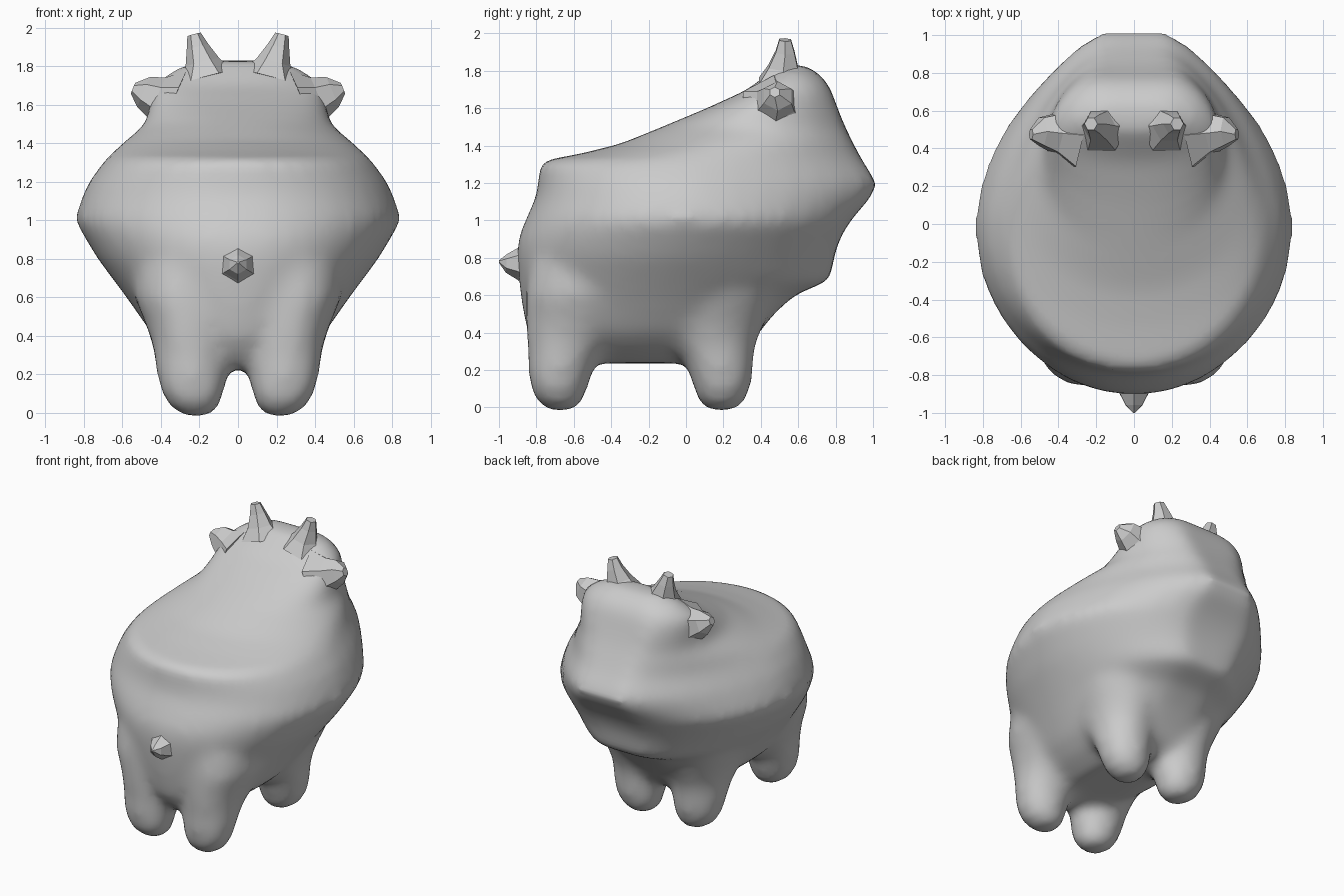
import bpy, bmesh, math
from mathutils import Vector


def egg_ring(z, back, front, mid, half, pf=2.0, clip=0.02, pb=2.1, cx=0.0, n=40):
    """Horizontal slice: a superellipse with a different front and back, blunted at the front."""
    pts = []
    for i in range(n):
        a = 2 * math.pi * i / n
        c, s = math.cos(a), math.sin(a)
        p = pf if c > 0 else pb
        x = half * math.copysign(abs(s) ** (2 / p), s)
        u = abs(c) ** (2 / p)
        y = min(front, mid + (front + clip - mid) * u) if c > 0 else mid - (mid - back) * u
        pts.append(Vector((cx + x, y, z)))
    return pts


def loft(bm, rings):
    """Skin a stack of equal rings and close both ends."""
    rows = [[bm.verts.new(p) for p in r] for r in rings]
    n = len(rows[0])
    for a, b in zip(rows, rows[1:]):
        for i in range(n):
            j = (i + 1) % n
            bm.faces.new((a[i], a[j], b[j], b[i]))
    bm.faces.new(rows[0][::-1])
    bm.faces.new(rows[-1])


def finish(bm, name):
    bmesh.ops.recalc_face_normals(bm, faces=bm.faces)
    me = bpy.data.meshes.new(name)
    bm.to_mesh(me)
    bm.free()
    ob = bpy.data.objects.new(name, me)
    bpy.context.collection.objects.link(ob)
    return ob


def spike(name, stops, sides=6, mirror=1):
    """Faceted tapered stub through (x, y, z, radius) stops."""
    pts = [Vector((mirror * x, y, z)) for x, y, z, r in stops]
    axis = (pts[-1] - pts[0]).normalized()
    u = axis.cross(Vector((0, 1, 0)) if abs(axis.y) < 0.9 else Vector((1, 0, 0))).normalized()
    v = axis.cross(u)
    rings = []
    for p, st in zip(pts, stops):
        ang = [2 * math.pi * k / sides for k in range(sides)]
        rings.append([p + st[3] * (math.cos(a) * u + math.sin(a) * v) for a in ang])
    bm = bmesh.new()
    loft(bm, rings)
    return finish(bm, name)


# Body and head: z, back, front, widest y, half width, front exponent, front blunting
slices = [
    (0.235, -0.72, 0.24, -0.22, 0.20, 2.0, 0.02),
    (0.31, -0.80, 0.33, -0.22, 0.34, 2.2, 0.02),
    (0.40, -0.85, 0.39, -0.22, 0.44, 2.3, 0.02),
    (0.50, -0.87, 0.47, -0.18, 0.51, 2.2, 0.02),
    (0.60, -0.885, 0.58, -0.15, 0.58, 2.1, 0.02),
    (0.68, -0.895, 0.77, -0.12, 0.64, 1.9, 0.04),
    (0.80, -0.905, 0.79, -0.08, 0.73, 1.9, 0.04),
    (0.90, -0.90, 0.82, -0.04, 0.79, 1.9, 0.05),
    (1.00, -0.86, 0.88, 0.00, 0.85, 1.85, 0.05),
    (1.12, -0.805, 0.985, 0.00, 0.81, 1.65, 0.07),
    (1.20, -0.79, 1.02, 0.00, 0.775, 1.6, 0.07),
    (1.315, -0.785, 0.945, 0.02, 0.69, 1.65, 0.07),
    (1.36, -0.55, 0.92, 0.10, 0.645, 1.7, 0.06),
    (1.41, -0.35, 0.895, 0.20, 0.59, 1.8, 0.06),
    (1.50, -0.13, 0.85, 0.36, 0.48, 2.0, 0.05),
    (1.60, 0.11, 0.81, 0.44, 0.46, 2.1, 0.05),
    (1.70, 0.33, 0.775, 0.50, 0.44, 2.1, 0.04),
    (1.77, 0.42, 0.73, 0.55, 0.36, 2.1, 0.03),
    (1.83, 0.50, 0.64, 0.57, 0.22, 2.1, 0.02),
]
bm = bmesh.new()
loft(bm, [egg_ring(z, b, f, m, h, p, c) for z, b, f, m, h, p, c in slices])

# Four legs that flare into the body: z, centre x, radius x, rear centre y, front centre y, radius y
leg_profile = [(-0.02, 0.215, 0.07, -0.67, 0.19, 0.07), (0.03, 0.225, 0.13, -0.675, 0.19, 0.125),
               (0.10, 0.235, 0.165, -0.68, 0.195, 0.155), (0.20, 0.24, 0.185, -0.67, 0.185, 0.175),
               (0.29, 0.24, 0.195, -0.645, 0.165, 0.20), (0.37, 0.245, 0.205, -0.61, 0.14, 0.245),
               (0.47, 0.25, 0.235, -0.56, 0.13, 0.30), (0.60, 0.27, 0.27, -0.53, 0.15, 0.33),
               (0.75, 0.27, 0.27, -0.50, 0.15, 0.34), (0.90, 0.27, 0.24, -0.48, 0.15, 0.30)]
for sx in (-1, 1):
    for col in (3, 4):
        loft(bm, [egg_ring(r[0], r[col] - r[5], r[col] + r[5], r[col], r[2],
                           clip=0, cx=sx * r[1], n=20) for r in leg_profile])
body = finish(bm, "body")
remesh = body.modifiers.new("blend", 'REMESH')
remesh.mode = 'VOXEL'
remesh.voxel_size = 0.035
remesh.use_smooth_shade = True
smooth = body.modifiers.new("soften", 'SMOOTH')
smooth.factor = 0.5
smooth.iterations = 14

# Tail stub
spike("tail", [(0, -0.84, 0.77, 0.13), (0, -0.90, 0.77, 0.085),
               (0, -0.96, 0.77, 0.05), (0, -1.0, 0.78, 0.006)])

# Horns and ears, mirrored
for side, sx in (("left", -1), ("right", 1)):
    spike("horn_" + side, [(0.17, 0.52, 1.74, 0.15), (0.185, 0.52, 1.82, 0.09),
                           (0.21, 0.53, 1.90, 0.058), (0.228, 0.53, 1.965, 0.036)], 6, sx)
    spike("ear_" + side, [(0.34, 0.47, 1.60, 0.19), (0.42, 0.48, 1.635, 0.115),
                          (0.49, 0.49, 1.665, 0.085), (0.545, 0.475, 1.685, 0.03)], 6, sx)
